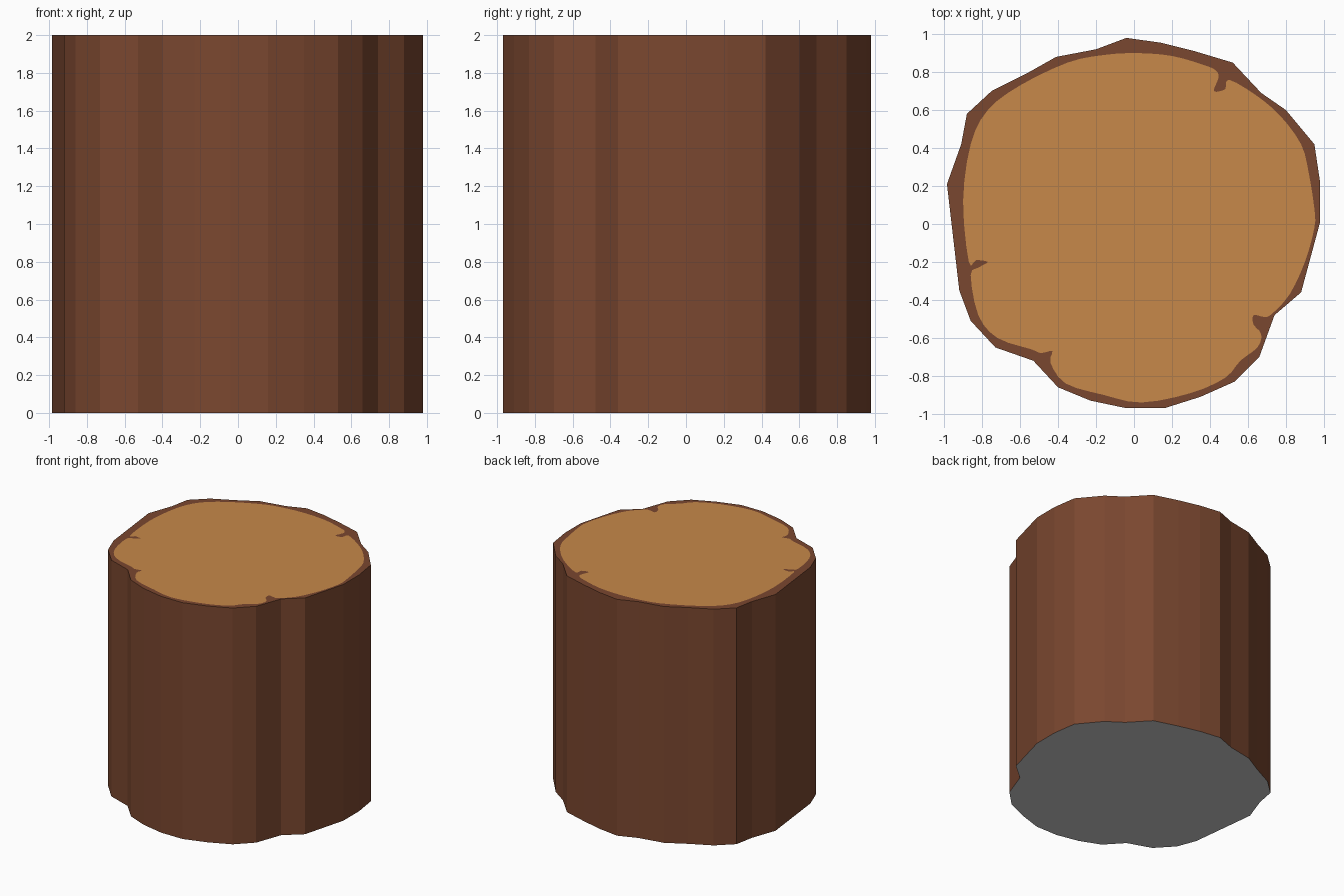
import bpy, bmesh
from mathutils import Vector

if "Cube" in bpy.data.objects:
    bpy.data.objects.remove(bpy.data.objects["Cube"])

HEIGHT = 2.0

# Bark outline seen from above, clockwise from the back
OUTER = [(-.04, .98), (.14, .955), (.32, .91), (.52, .85), (.67, .69), (.80, .60),
         (.95, .42), (.98, .22), (.98, .01), (.88, -.36), (.74, -.48), (.66, -.70),
         (.53, -.83), (.35, -.91), (.16, -.97), (-.04, -.97), (-.23, -.93), (-.40, -.86),
         (-.53, -.72), (-.73, -.65), (-.86, -.51), (-.92, -.35), (-.985, .21), (-.91, .42),
         (-.88, .58), (-.75, .70), (-.57, .79), (-.41, .88), (-.20, .92)]

# Pale wood outline with four bark cracks cutting in
INNER = [(.02, .90), (.2, .885), (.36, .84), (.43, .81), (.445, .77), (.42, .70),
         (.48, .71), (.50, .76), (.64, .68), (.77, .57), (.88, .42), (.92, .27),
         (.95, .08), (.95, -.02), (.90, -.2), (.82, -.37), (.73, -.47), (.69, -.49),
         (.63, -.48), (.63, -.53), (.67, -.58), (.65, -.65), (.56, -.72), (.48, -.81),
         (.3, -.89), (.04, -.94), (-.16, -.90), (-.36, -.84), (-.44, -.73), (-.43, -.67),
         (-.49, -.68), (-.54, -.66), (-.72, -.60), (-.82, -.48), (-.86, -.27), (-.82, -.23),
         (-.77, -.20), (-.83, -.19), (-.87, -.20), (-.90, .12), (-.86, .42), (-.77, .60),
         (-.6, .73), (-.35, .85), (-.16, .89)]


def material(name, rgb):
    mat = bpy.data.materials.new(name)
    mat.diffuse_color = (*rgb, 1)
    mat.use_nodes = True
    mat.node_tree.nodes["Principled BSDF"].inputs["Base Color"].default_value = mat.diffuse_color
    return mat


def smooth_loop(points, steps=3):
    """Closed Catmull-Rom curve through the points."""
    pts = [Vector(p) for p in points]
    n, out = len(pts), []
    for i in range(n):
        a, b, c, d = (pts[(i + k) % n] for k in (-1, 0, 1, 2))
        for s in range(steps):
            t = s / steps
            out.append(.5 * (2 * b + (c - a) * t + (2 * a - 5 * b + 4 * c - d) * t ** 2
                             + (3 * b - a - 3 * c + d) * t ** 3))
    return out


def ring(bm, points, z):
    verts = [bm.verts.new((p[0], p[1], z)) for p in points]
    edges = [bm.edges.new((verts[i - 1], verts[i])) for i in range(len(verts))]
    return verts, edges


def fill(bm, edges, up):
    """Fill loops (with holes) so that the faces look up or down."""
    made = bmesh.ops.triangle_fill(bm, edges=edges, use_beauty=True, normal=(0, 0, up))
    for f in made["geom"]:
        if isinstance(f, bmesh.types.BMFace):
            f.normal_update()
            if f.normal.z * up < 0:
                f.normal_flip()


def finish(bm, name, mat):
    mesh = bpy.data.meshes.new(name)
    bm.to_mesh(mesh)
    bm.free()
    mesh.materials.append(mat)
    bpy.context.collection.objects.link(bpy.data.objects.new(name, mesh))


bark_brown = material("bark_brown", (.195, .063, .029))
wood_tan = material("wood_tan", (.57, .25, .067))
base_grey = material("base_grey", (.60, .60, .60))
inner = smooth_loop(INNER)

# Bark: flat-faced wall plus the rim around the cut
bm = bmesh.new()
low, _ = ring(bm, OUTER, 0)
high, high_edges = ring(bm, OUTER, HEIGHT)
_, inner_edges = ring(bm, inner, HEIGHT)
fill(bm, high_edges + inner_edges, 1)
for i in range(len(low)):
    bm.faces.new((low[i], low[i - 1], high[i - 1], high[i]))
finish(bm, "bark", bark_brown)

# Cut wood on top
bm = bmesh.new()
fill(bm, ring(bm, inner, HEIGHT)[1], 1)
finish(bm, "cut_wood", wood_tan)

# Underside
bm = bmesh.new()
fill(bm, ring(bm, OUTER, 0)[1], -1)
finish(bm, "underside", base_grey)
